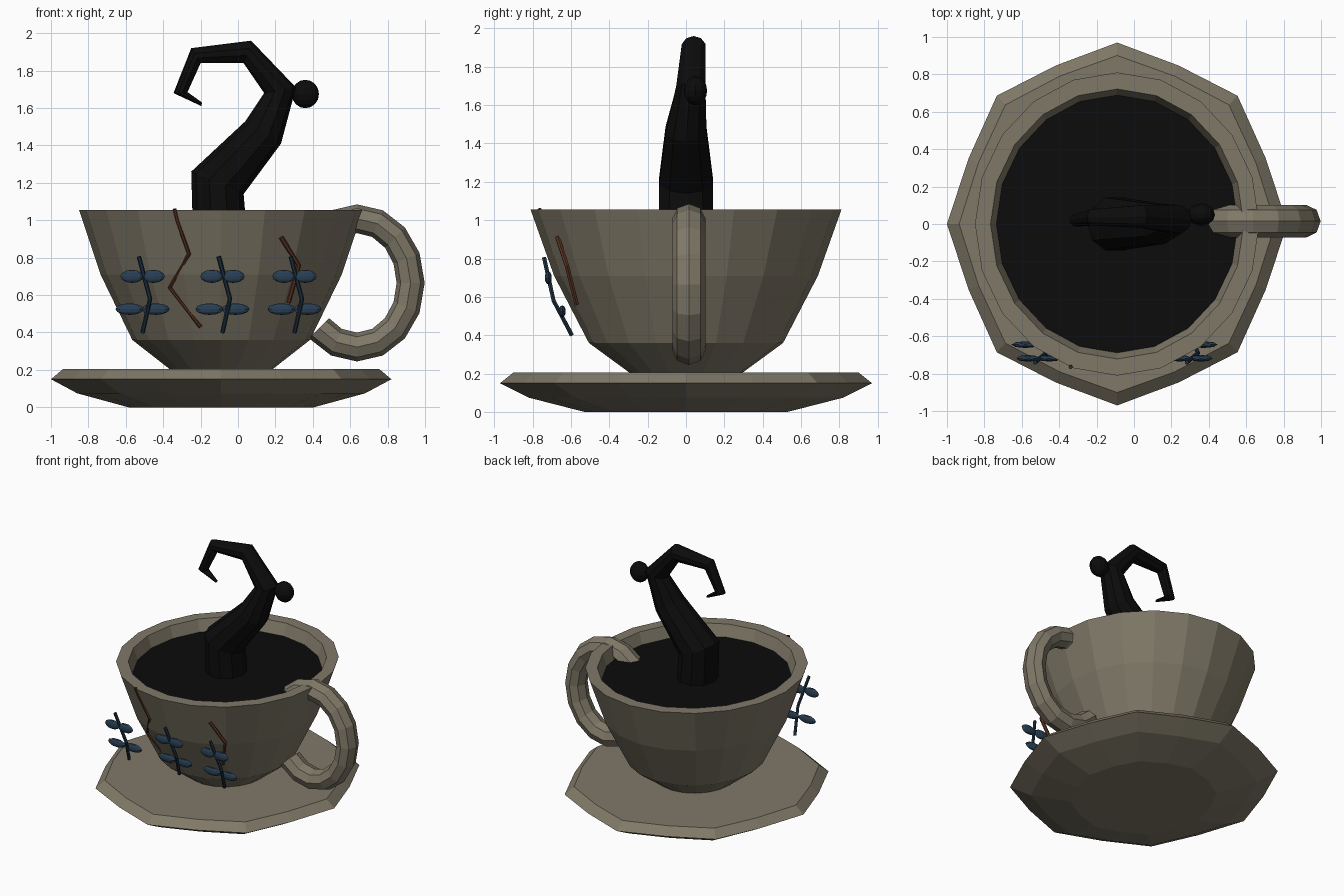
import bpy, bmesh, math
from mathutils import Vector

if "Cube" in bpy.data.objects:
    bpy.data.objects.remove(bpy.data.objects["Cube"])

CX, YS = -0.09, 1.066          # cup axis and its stretch along y


def material(name, rgb):
    m = bpy.data.materials.new(name)
    m.diffuse_color = (*rgb, 1)
    m.use_nodes = True
    m.node_tree.nodes["Principled BSDF"].inputs["Base Color"].default_value = m.diffuse_color
    return m


CLAY = material("warm_grey_clay", (0.215, 0.19, 0.138))
BLACK = material("black", (0.0035, 0.0035, 0.0035))
BLUE = material("leaf_blue", (0.022, 0.05, 0.09))
STEM = material("stem_blue", (0.014, 0.034, 0.055))
BROWN = material("crack_brown", (0.095, 0.032, 0.014))


def loft(name, rings, mat, closed=False):
    """Skin a list of equal rings; cap the ends unless closed."""
    bm = bmesh.new()
    vs = [[bm.verts.new(p) for p in r] for r in rings]
    n = len(vs[0])
    for a, b in zip(vs, vs[1:] + (vs[:1] if closed else [])):
        for i in range(n):
            j = (i + 1) % n
            bm.faces.new((a[i], a[j], b[j], b[i]))
    if not closed:
        bm.faces.new(vs[0])
        bm.faces.new(vs[-1])
    bmesh.ops.recalc_face_normals(bm, faces=bm.faces)
    me = bpy.data.meshes.new(name)
    bm.to_mesh(me)
    bm.free()
    me.materials.append(mat)
    ob = bpy.data.objects.new(name, me)
    bpy.context.collection.objects.link(ob)
    return ob


def ring(r, z, n, dent=1.0):
    """Horizontal ring around the cup axis; odd corners are pulled in by dent."""
    pts = []
    for i in range(n):
        a = math.tau * i / n
        k = r * (dent if i % 2 else 1)
        pts.append((CX + k * math.cos(a), k * YS * math.sin(a), z))
    return pts


def tube(name, path, radius, mat, n=6):
    pts = [Vector(p) for p in path]
    rings = []
    for i, p in enumerate(pts):
        d = (pts[min(i + 1, len(pts) - 1)] - pts[max(i - 1, 0)]).normalized()
        u = d.cross(Vector((0, 1, 0))).normalized()
        v = d.cross(u)
        rings.append([p + radius * (u * math.cos(math.tau * k / n) + v * math.sin(math.tau * k / n))
                      for k in range(n)])
    return loft(name, rings, mat)


def ball(name, loc, scale, mat, seg, rings):
    bm = bmesh.new()
    bmesh.ops.create_uvsphere(bm, u_segments=seg, v_segments=rings, radius=1)
    for v in bm.verts:
        v.co = Vector(loc) + Vector(a * s for a, s in zip(v.co, scale))
    me = bpy.data.meshes.new(name)
    bm.to_mesh(me)
    bm.free()
    me.materials.append(mat)
    ob = bpy.data.objects.new(name, me)
    bpy.context.collection.objects.link(ob)


# Saucer: eight-cornered dish
loft("saucer", [ring(0.495, 0, 16, 0.97), ring(0.77, 0.075, 16, 0.945),
                ring(0.91, 0.15, 16, 0.945), ring(0.845, 0.205, 16, 0.95)], CLAY)

# Cup: outer wall, flat rim, inner wall
OUTER = [(0.27, 0.2), (0.475, 0.36), (0.645, 0.71), (0.76, 1.055)]
INNER = [(0.677, 1.055), (0.57, 0.75), (0.4, 0.42)]
loft("cup", [ring(r, z, 20) for r, z in OUTER + INNER], CLAY)

# Liquid surface
loft("liquid", [ring(0.63, 0.93, 20), ring(0.646, 0.968, 20)], BLACK)

# Handle: octagonal tube along an upright oval arc
rings = []
for i in range(13):
    a = math.radians(-135 + 22.5 * i)
    rings.append([(0.636 + (0.287 + 0.075 * math.cos(b)) * math.cos(a),
                   0.015 + 0.086 * math.sin(b),
                   0.665 + (0.343 + 0.077 * math.cos(b)) * math.sin(a))
                  for b in (math.tau * k / 8 for k in range(8))])
loft("handle", rings, CLAY)

# Tentacle: left x, left z, right x, right z, centre y, half depth
SECTIONS = [(-0.24, 0.9, 0.05, 0.9, 0, 0.15), (-0.25, 1.26, 0.03, 1.14, 0, 0.148),
            (0.04, 1.53, 0.23, 1.41, 0, 0.112), (0.14, 1.68, 0.31, 1.71, 0.025, 0.08),
            (0.03, 1.84, 0.07, 1.96, 0.04, 0.065), (-0.2, 1.84, -0.25, 1.92, 0.035, 0.045),
            (-0.27, 1.685, -0.345, 1.68, 0.02, 0.035), (-0.193, 1.63, -0.195, 1.61, 0.015, 0.012)]
rings = []
for lx, lz, rx, rz, cy, d in SECTIONS:
    row = []
    for k in range(10):
        a = math.tau * k / 10
        t = 0.5 - 0.5 * math.cos(a)
        row.append((lx + (rx - lx) * t, cy + d * math.sin(a), lz + (rz - lz) * t))
    rings.append(row)
loft("tentacle", rings, BLACK)
ball("tentacle_bulb", (0.36, 0.05, 1.675), (0.073, 0.06, 0.076), BLACK, 12, 8)


# Cracks running down the front wall
def wall_y(x, z):
    for (r0, z0), (r1, z1) in zip(OUTER, OUTER[1:]):
        if z <= z1 or z1 == OUTER[-1][1]:
            r = r0 + (r1 - r0) * (z - z0) / (z1 - z0)
            break
    return -YS * math.sqrt(r * r - (x - CX) ** 2)


tube("crack_left", [(x, wall_y(x, z) + 0.002, z) for x, z in
                    ((-0.34, 1.06), (-0.325, 1.0), (-0.262, 0.82), (-0.365, 0.64), (-0.2, 0.43))],
     0.011, BROWN)
tube("crack_right", [(0.23, -0.67, 0.91), (0.325, -0.62, 0.76), (0.27, -0.57, 0.56)], 0.013, BROWN)

# Three sprigs, each a bent stem with two pairs of leaves
for name, x in (("left", -0.47), ("middle", -0.043), ("right", 0.342)):
    tube("stem_" + name, [(x - 0.06, -0.74, 0.805), (x, -0.69, 0.58), (x - 0.04, -0.595, 0.4)],
         0.012, STEM)
    for row, z, y, half, h in (("upper", 0.7, -0.718, 0.062, 0.035),
                               ("lower", 0.525, -0.645, 0.075, 0.031)):
        for side, s in (("a", -1), ("b", 1)):
            ball(f"leaf_{name}_{row}_{side}", (x - 0.04 + s * (half - 0.005), y, z),
                 (half, 0.018, h), BLUE, 8, 6)
